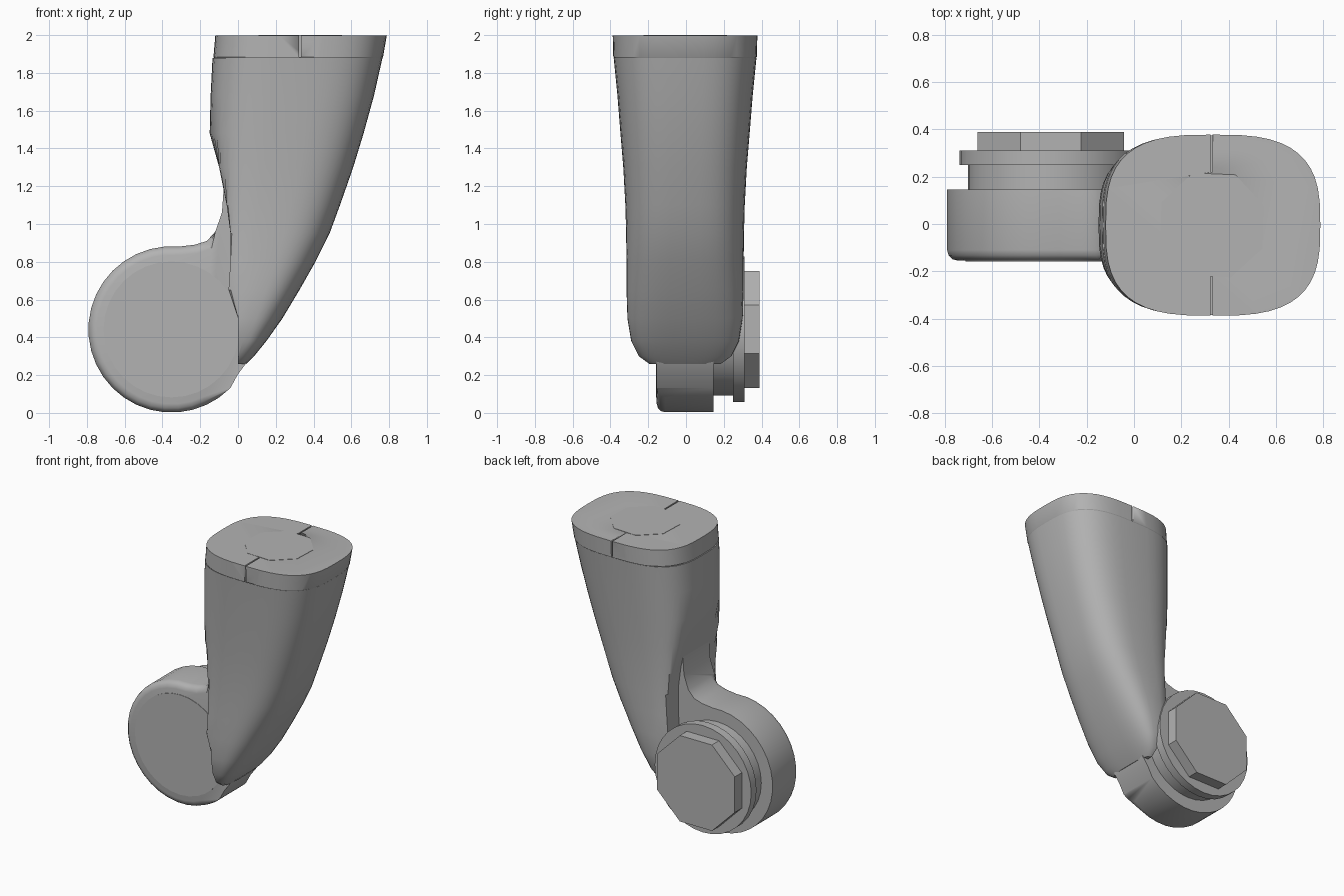
import bpy, bmesh, math
from mathutils import Vector, Matrix

cube = bpy.data.objects.get("Cube")
if cube:
    bpy.data.objects.remove(cube, do_unlink=True)

grey = bpy.data.materials.new("plain grey")
grey.use_nodes = True
GREY = (0.45, 0.45, 0.45, 1)
grey.diffuse_color = GREY
grey.node_tree.nodes["Principled BSDF"].inputs["Base Color"].default_value = GREY


def finish(name, bm, angle=30):
    bmesh.ops.recalc_face_normals(bm, faces=bm.faces[:])
    mesh = bpy.data.meshes.new(name)
    bm.to_mesh(mesh)
    bm.free()
    mesh.materials.append(grey)
    ob = bpy.data.objects.new(name, mesh)
    bpy.context.collection.objects.link(ob)
    bpy.ops.object.select_all(action="DESELECT")
    ob.select_set(True)
    bpy.context.view_layer.objects.active = ob
    bpy.ops.object.shade_smooth_by_angle(angle=math.radians(angle))
    return ob


def loft(name, rings):
    bm = bmesh.new()
    loops = [[bm.verts.new(p) for p in ring] for ring in rings]
    n = len(loops[0])
    for a, b in zip(loops, loops[1:]):
        for i in range(n):
            j = (i + 1) % n
            bm.faces.new((a[i], a[j], b[j], b[i]))
    bm.faces.new(loops[0])
    bm.faces.new(loops[-1])
    return finish(name, bm)


def rounded_ring(x0, x1, half_y, z, cut=-9, n=48, power=3):
    """Soft rectangle between x0 and x1, sliced flat on its -x side at cut."""
    cx, a = (x0 + x1) / 2, (x1 - x0) / 2
    ring = []
    for i in range(n):
        t = math.tau * i / n
        c, s = math.cos(t), math.sin(t)
        x = cx + a * math.copysign(abs(c) ** (2 / power), c)
        y = half_y * math.copysign(abs(s) ** (2 / power), s)
        ring.append((max(x, cut), y - 0.005, z))
    return ring


def disc(name, x, z, y0, y1, radius, sides, turn=0.0):
    bm = bmesh.new()
    place = Matrix.Translation((x, (y0 + y1) / 2, z)) @ Matrix.Rotation(math.pi / 2, 4, "X") \
        @ Matrix.Rotation(turn, 4, "Z")
    bmesh.ops.create_cone(bm, cap_ends=True, segments=sides, radius1=radius,
                          radius2=radius, depth=y1 - y0, matrix=place)
    return finish(name, bm)


# Upper arm: z, -x side, +x side, half depth, flat slice
sections = [
    (0.26, -0.06, 0.045, 0.19, 0.0), (0.30, -0.08, 0.085, 0.245, 0.0),
    (0.38, -0.10, 0.15, 0.285, 0.0), (0.50, -0.14, 0.235, 0.305, 0.0),
    (0.65, -0.15, 0.325, 0.31, -0.05), (0.80, -0.15, 0.41, 0.31, -0.04),
    (0.95, -0.15, 0.485, 0.312, -0.04), (1.10, -0.15, 0.54, 0.316, -0.06),
    (1.30, -0.15, 0.61, 0.327, -0.10), (1.48, -0.15, 0.665, 0.342, -0.15),
    (1.68, -0.145, 0.72, 0.358, -9), (1.88, -0.135, 0.765, 0.378, -9),
]
loft("upper_arm", [rounded_ring(x0, x1, h, z, cut) for z, x0, x1, h, cut in sections])

# End collar, with two slits cut down to the seam
collar = loft("end_collar", [rounded_ring(-0.122, 0.757, 0.37, 1.87),
                             rounded_ring(-0.13, 0.768, 0.38, 1.885),
                             rounded_ring(-0.12, 0.788, 0.383, 1.999)])
for side in (-1, 1):
    bm = bmesh.new()
    bmesh.ops.create_cube(bm, size=1, matrix=Matrix.Translation((0.328, side * 0.34, 1.95))
                          @ Matrix.Diagonal((0.01, 0.24, 0.13, 1)))
    cutter = finish("slit_cutter", bm)
    cutter.hide_render = True
    cutter.hide_set(True)
    mod = collar.modifiers.new("slit", "BOOLEAN")
    mod.object = cutter
    mod.solver = "EXACT"

# Flat plug in the middle of the collar
bm = bmesh.new()
bmesh.ops.create_cone(bm, cap_ends=True, segments=8, radius1=0.235, radius2=0.235, depth=0.008,
                      matrix=Matrix.Translation((0.33, -0.005, 1.997)) @ Matrix.Rotation(0.35, 4, "Z"))
finish("end_plug", bm)

# Elbow body: round hub that sweeps up into the arm
HX, HZ, HR = -0.352, 0.442, 0.44
FRONT, BACK = -0.155, 0.145
outline = [(HX + HR * math.cos(math.radians(d)), HZ + HR * math.sin(math.radians(d)))
           for d in range(85, 316, 10)]
outline += [(0.0, 0.205), (0.045, 0.265), (0.10, 0.45), (0.10, 1.25), (-0.03, 1.4),
            (-0.075, 1.2), (-0.085, 1.06), (-0.12, 0.96), (-0.165, 0.91), (-0.23, 0.89)]
bm = bmesh.new()
face = bm.faces.new([bm.verts.new((x, FRONT, z)) for x, z in outline])
ext = bmesh.ops.extrude_face_region(bm, geom=[face])
moved = [v for v in ext["geom"] if isinstance(v, bmesh.types.BMVert)]
bmesh.ops.translate(bm, verts=moved, vec=Vector((0, BACK - FRONT, 0)))
if not any(abs(f.calc_center_median().y - FRONT) < 1e-4 for f in bm.faces):
    bm.faces.new([v for v in bm.verts if v not in moved])
bmesh.ops.recalc_face_normals(bm, faces=bm.faces[:])
rim = [e for e in bm.edges if all(abs(v.co.y - FRONT) < 1e-4 and v.co.x < -0.07 and v.co.z < 1
                                  for v in e.verts)]
bmesh.ops.bevel(bm, geom=rim, offset=0.045, segments=3, profile=0.5, affect="EDGES")
finish("elbow_body", bm, 40)

# Front cover and the stacked bolt on the back
disc("front_cover", HX, HZ, FRONT - 0.003, FRONT + 0.02, 0.36, 32)
disc("back_neck", HX, HZ, BACK - 0.02, 0.26, 0.35, 32)
disc("back_flange", HX, HZ, 0.25, 0.31, 0.385, 32)
disc("back_bolt_head", HX, HZ, 0.30, 0.39, 0.335, 8, math.pi / 8)
